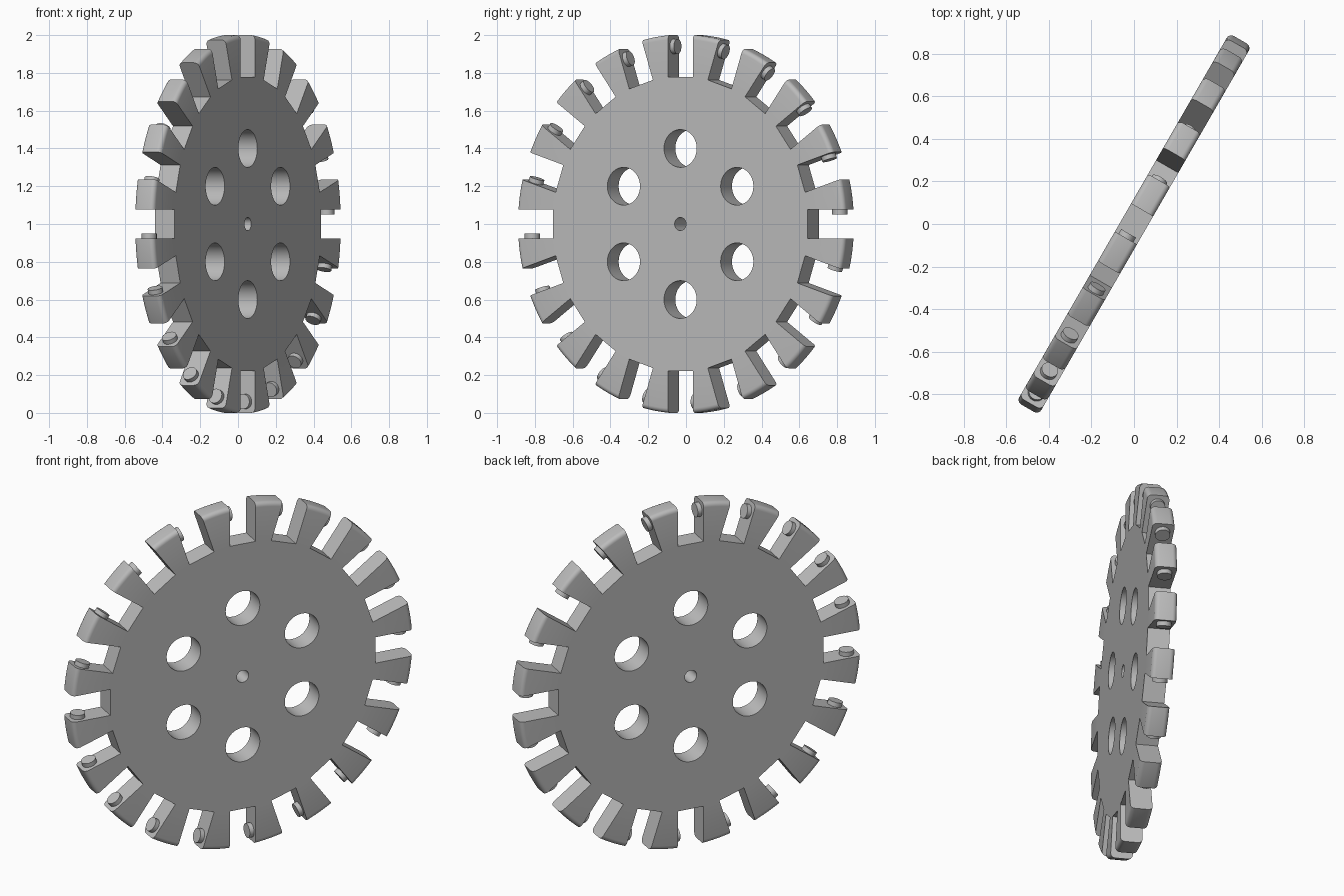
import bpy, bmesh
from math import pi, sin, cos
from mathutils import Matrix, Vector

if "Cube" in bpy.data.objects:
    bpy.data.objects.remove(bpy.data.objects["Cube"])

RADIUS, HALF, FILLET = 1.003, 0.06, 0.025
SLOTS, SLOT_HALF, SLOT_FLOOR = 20, 0.076, 0.777
PAD_POS, PAD_RADIUS, PAD_HEIGHT = 0.94, 0.04, 0.025

# Wheel plane: local x runs along the wheel, local y is up, local z is the axle
u, v = Vector((0.5, 0.866, 0)).normalized(), Vector((0, 0, 1))
POSE = Matrix.Translation((0, 0, 1)) @ Matrix((u, v, u.cross(v))).transposed().to_4x4()

steel = bpy.data.materials.new("grey steel")
steel.use_nodes = True
steel.diffuse_color = (0.5, 0.5, 0.5, 1)
steel.node_tree.nodes["Principled BSDF"].inputs["Base Color"].default_value = (0.5, 0.5, 0.5, 1)


def make_object(name, bm):
    bmesh.ops.recalc_face_normals(bm, faces=bm.faces)
    mesh = bpy.data.meshes.new(name)
    bm.to_mesh(mesh)
    bm.free()
    mesh.materials.append(steel)
    obj = bpy.data.objects.new(name, mesh)
    bpy.context.collection.objects.link(obj)
    obj.matrix_world = POSE
    return obj


def add_cylinder(bm, radius, depth, matrix, segments=48):
    bmesh.ops.create_cone(bm, cap_ends=True, segments=segments, radius1=radius,
                          radius2=radius, depth=depth, matrix=matrix)


def turn(angle):
    return Matrix.Rotation(angle, 4, 'Z')


def select_only(obj):
    bpy.ops.object.select_all(action='DESELECT')
    obj.select_set(True)
    bpy.context.view_layer.objects.active = obj


# Solid disc with a rounded rim
bm = bmesh.new()
add_cylinder(bm, RADIUS, 2 * HALF, Matrix(), 240)
rim = [e for e in bm.edges if abs(e.verts[0].co.z - e.verts[1].co.z) < 1e-5]
bmesh.ops.bevel(bm, geom=rim, offset=FILLET, segments=5, profile=0.5, affect='EDGES')
wheel = make_object("toothed_wheel", bm)

# Cutters: rim slots, ring of round holes, axle hole
bm = bmesh.new()
for i in range(SLOTS):
    place = turn(2 * pi * i / SLOTS) @ Matrix.Translation((SLOT_FLOOR + 0.25, 0, 0))
    bmesh.ops.create_cube(bm, size=1, matrix=place @ Matrix.Diagonal((0.5, 2 * SLOT_HALF, 0.4, 1)))
for i in range(6):
    a = pi / 2 + i * pi / 3
    add_cylinder(bm, 0.1, 0.4, Matrix.Translation((0.4 * cos(a), 0.4 * sin(a), 0)))
add_cylinder(bm, 0.035, 0.4, Matrix(), 32)
cutter = make_object("wheel_cutter", bm)
cutter.hide_render = True

bpy.context.view_layer.update()
cut = wheel.modifiers.new("cut", 'BOOLEAN')
cut.operation, cut.object, cut.solver = 'DIFFERENCE', cutter, 'EXACT'
select_only(wheel)
bpy.ops.object.modifier_apply(modifier="cut")
bpy.data.objects.remove(cutter)
bpy.ops.object.shade_smooth_by_angle(angle=0.6)

# Round pads on one flank of every tooth
bm = bmesh.new()
for i in range(SLOTS):
    place = turn(2 * pi * i / SLOTS) @ Matrix.Translation((PAD_POS, SLOT_HALF, 0))
    add_cylinder(bm, PAD_RADIUS, 2 * PAD_HEIGHT, place @ Matrix.Rotation(pi / 2, 4, 'X'), 32)
pads = make_object("tooth_pads", bm)
select_only(pads)
bpy.ops.object.shade_smooth_by_angle(angle=0.6)
